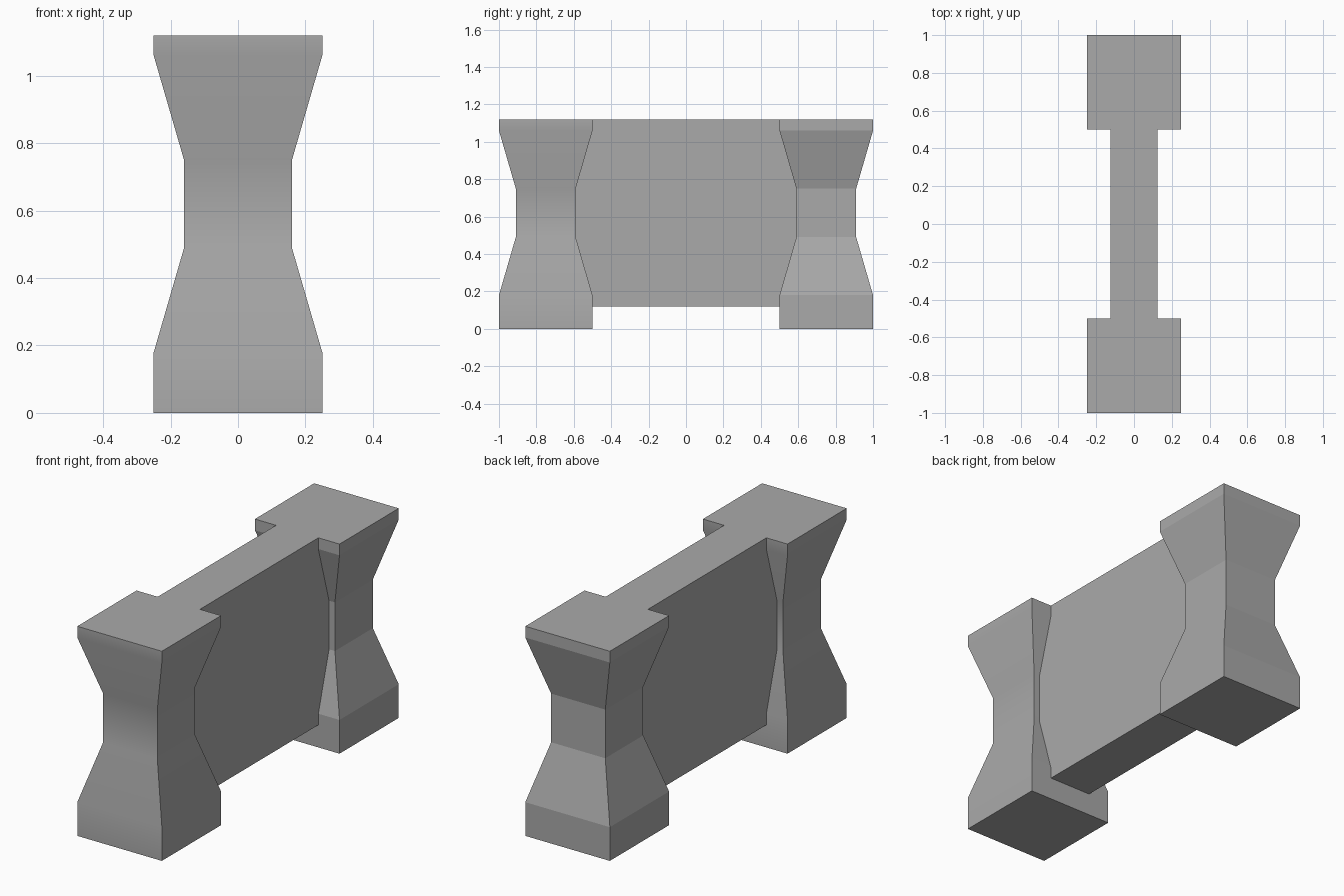
import bpy, bmesh, math

if "Cube" in bpy.data.objects:
    bpy.data.objects.remove(bpy.data.objects["Cube"])

stone = bpy.data.materials.new("stone grey")
stone.diffuse_color = (0.4, 0.4, 0.4, 1)
stone.use_nodes = True
stone.node_tree.nodes["Principled BSDF"].inputs["Base Color"].default_value = stone.diffuse_color

# Half width of a post at each height
PROFILE = [(0.25, 0.0), (0.25, 0.18), (0.16, 0.49),
           (0.16, 0.75), (0.25, 1.06), (0.25, 1.12)]
POST_Y = 0.75


def finish(bm, name):
    bmesh.ops.recalc_face_normals(bm, faces=bm.faces)
    mesh = bpy.data.meshes.new(name)
    bm.to_mesh(mesh)
    bm.free()
    mesh.materials.append(stone)
    obj = bpy.data.objects.new(name, mesh)
    bpy.context.collection.objects.link(obj)
    return obj


# Square waisted post, stacked from square rings
def post(name, y):
    bm = bmesh.new()
    rings = [[bm.verts.new((sx * h, y + sy * h, z))
              for sx, sy in ((-1, -1), (1, -1), (1, 1), (-1, 1))]
             for h, z in PROFILE]
    for low, high in zip(rings, rings[1:]):
        for i in range(4):
            j = (i + 1) % 4
            bm.faces.new((low[i], low[j], high[j], high[i]))
    bm.faces.new(rings[0])
    bm.faces.new(rings[-1])
    return finish(bm, name)


front_post = post("front_post", -POST_Y)
back_post = post("back_post", POST_Y)

# The front post has softened bends, the back post has crisp ones
bpy.context.view_layer.objects.active = front_post
front_post.select_set(True)
bpy.ops.object.shade_smooth_by_angle(angle=math.radians(30))

# Wall panel whose ends follow the waisted posts
side = [(POST_Y - h, max(z, 0.12)) for h, z in PROFILE]
outline = side + [(-y, z) for y, z in reversed(side)]
bm = bmesh.new()
panel = bm.faces.new([bm.verts.new((-0.125, y, z)) for y, z in outline])
extruded = bmesh.ops.extrude_face_region(bm, geom=[panel])["geom"]
bmesh.ops.translate(bm, vec=(0.25, 0, 0),
                    verts=[v for v in extruded if isinstance(v, bmesh.types.BMVert)])
finish(bm, "wall_panel")
